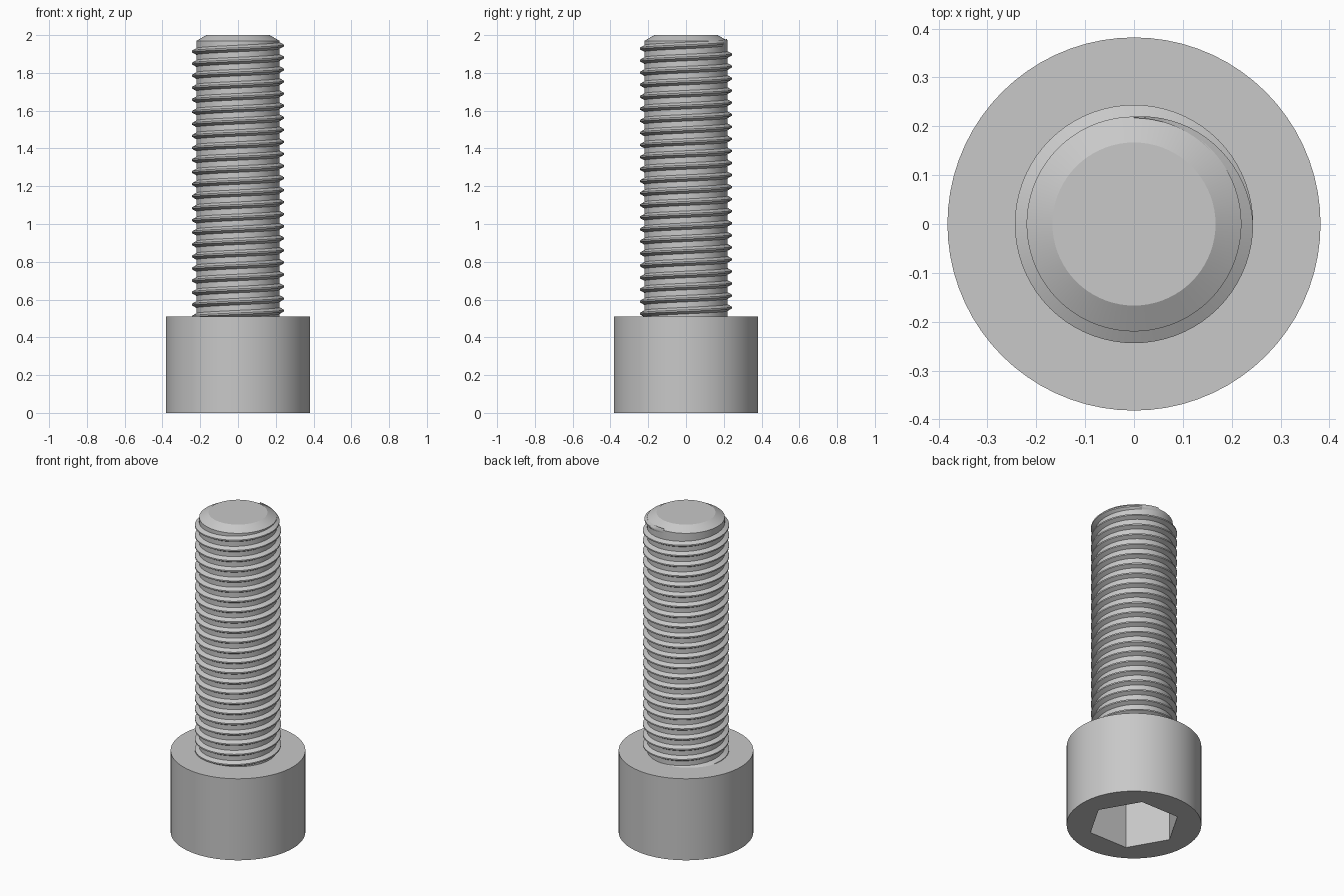
import bpy, bmesh, math

if "Cube" in bpy.data.objects:
    bpy.data.objects.remove(bpy.data.objects["Cube"], do_unlink=True)

SEGS = 72
HEAD_R, HEAD_TOP = 0.382, 0.51
ROOT_R, CREST_R = 0.22, 0.244
PITCH, TURNS, THREAD_END = 0.0638, 23.25, 1.961

steel = bpy.data.materials.new("grey steel")
steel.use_nodes = True
steel.diffuse_color = (0.58, 0.58, 0.58, 1)
steel.node_tree.nodes["Principled BSDF"].inputs["Base Color"].default_value = (0.58, 0.58, 0.58, 1)


def finish(name, bm):
    bmesh.ops.recalc_face_normals(bm, faces=bm.faces)
    mesh = bpy.data.meshes.new(name)
    bm.to_mesh(mesh)
    bm.free()
    obj = bpy.data.objects.new(name, mesh)
    bpy.context.collection.objects.link(obj)
    mesh.materials.append(steel)
    return obj


def activate(obj):
    bpy.ops.object.select_all(action='DESELECT')
    obj.select_set(True)
    bpy.context.view_layer.objects.active = obj


def polar(r, a, z):
    return (r * math.cos(a), r * math.sin(a), z)


def lathe(name, profile, sides):
    """Closed solid of revolution from (radius, z) points, capped at both ends."""
    bm = bmesh.new()
    rings = [[bm.verts.new(polar(r, math.tau * i / sides, z)) for i in range(sides)]
             for r, z in profile]
    for low, high in zip(rings, rings[1:]):
        for i in range(sides):
            j = (i + 1) % sides
            bm.faces.new((low[i], low[j], high[j], high[i]))
    bm.faces.new(rings[0][::-1])
    bm.faces.new(rings[-1])
    return finish(name, bm)


def thread(name):
    """Right-handed helical ridge that fades out over its last quarter turn."""
    bm = bmesh.new()
    steps = int(TURNS * SEGS)
    previous = None
    for s in range(steps + 1):
        angle = math.tau * s / SEGS
        z = THREAD_END - PITCH * (steps - s) / SEGS
        fade = min(1, (steps - s) / (SEGS / 4))
        crest = ROOT_R + (CREST_R - ROOT_R) * fade
        section = ((ROOT_R - 0.003, -0.019), (crest, -0.004),
                   (crest, 0.004), (ROOT_R - 0.003, 0.019))
        ring = [bm.verts.new(polar(r, angle, z + dz)) for r, dz in section]
        if previous:
            for k in range(4):
                n = (k + 1) % 4
                bm.faces.new((previous[k], previous[n], ring[n], ring[k]))
        else:
            bm.faces.new(ring)
        previous = ring
    bm.faces.new(previous[::-1])
    return finish(name, bm)


# Head, shank core and chamfered tip in one turned body
body = lathe("bolt_body", [(HEAD_R, 0), (HEAD_R, HEAD_TOP), (ROOT_R, HEAD_TOP),
                           (ROOT_R, 1.97), (0.167, 2)], SEGS)

# Hexagonal drive socket cut into the underside of the head
cutter = lathe("socket_cutter", [(0.262, -0.1), (0.262, 0.3)], 6)
cutter.hide_render = True
cut = body.modifiers.new("socket", 'BOOLEAN')
cut.operation = 'DIFFERENCE'
cut.solver = 'EXACT'
cut.object = cutter
activate(body)
bpy.ops.object.modifier_apply(modifier=cut.name)
bpy.data.objects.remove(cutter, do_unlink=True)

# Screw thread wound round the shank
ridge = thread("screw_thread")

for part in (body, ridge):
    activate(part)
    bpy.ops.object.shade_smooth_by_angle(angle=math.radians(25))
